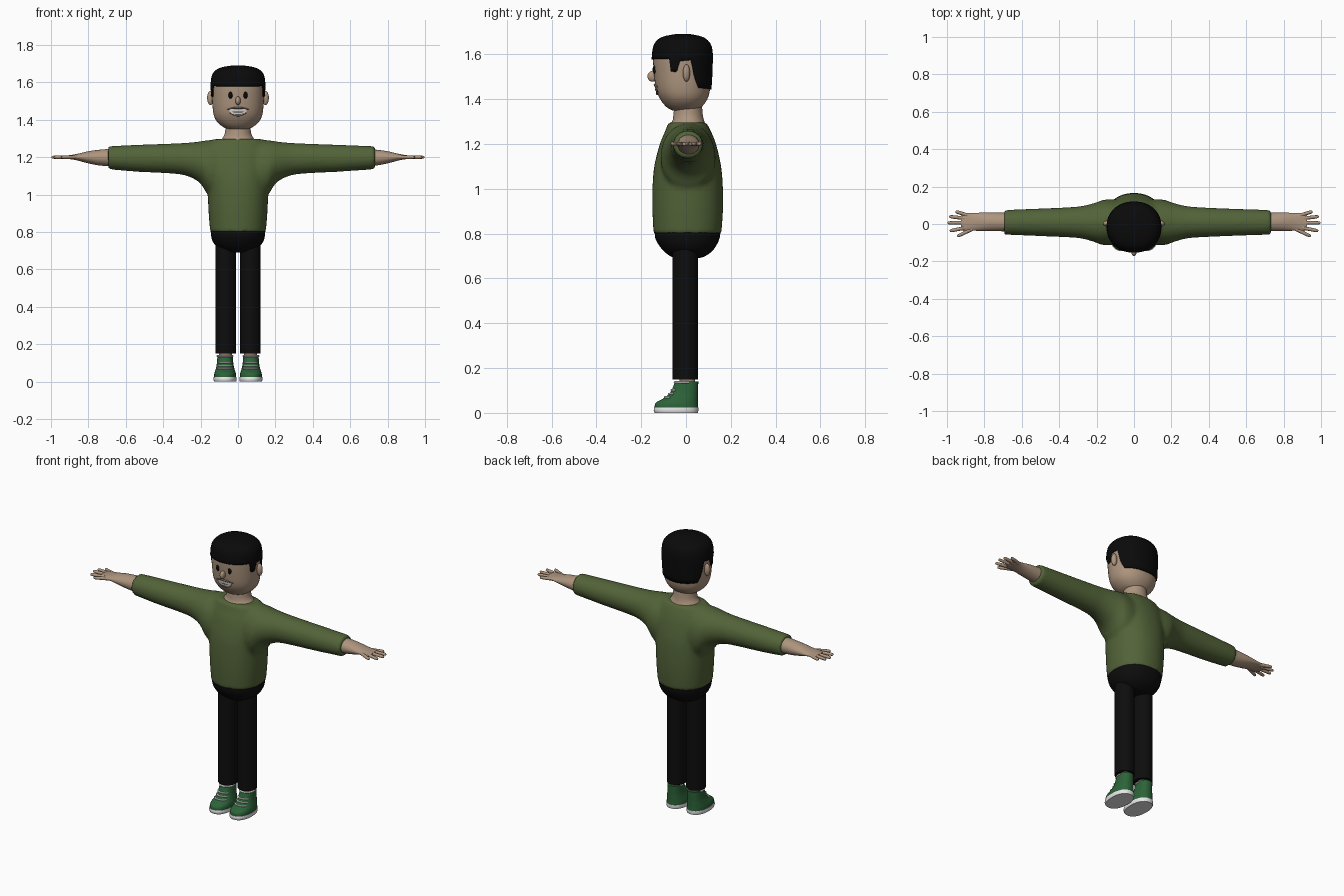
import bpy, bmesh
from math import sin, cos, pi, radians
from mathutils import Vector, Matrix

cube = bpy.data.objects.get("Cube")
if cube:
    bpy.data.objects.remove(cube)
parts = []


def colour(name, r, g, b):
    m = bpy.data.materials.new(name)
    m.use_nodes = True
    m.diffuse_color = (r, g, b, 1)
    bsdf = next(n for n in m.node_tree.nodes if n.type == 'BSDF_PRINCIPLED')
    bsdf.inputs["Base Color"].default_value = (r, g, b, 1)
    bsdf.inputs["Roughness"].default_value = 0.8
    return m


skin = colour("skin", .42, .30, .21)
green = colour("olive_knit", .085, .125, .04)
black = colour("black_cloth", .004, .004, .004)
hair_black = colour("hair_black", .003, .003, .003)
shoe_green = colour("shoe_green", .025, .125, .04)
white = colour("white", .8, .8, .8)
lip = colour("lip_brown", .2, .13, .09)


def add(name, bm, mat):
    bmesh.ops.recalc_face_normals(bm, faces=bm.faces)
    me = bpy.data.meshes.new(name)
    bm.to_mesh(me)
    bm.free()
    me.materials.append(mat)
    ob = bpy.data.objects.new(name, me)
    bpy.context.collection.objects.link(ob)
    parts.append(ob)
    return ob


def refine(rows, steps=4):
    """Catmull-Rom refinement of (station, a_low, a_high, b_low, b_high) rows."""
    out = []
    v = [Vector(r) for r in rows]
    for i in range(len(v) - 1):
        p1, p2 = v[i], v[i + 1]
        p0 = v[i - 1] if i else p1
        p3 = v[i + 2] if i + 2 < len(v) else p2
        for k in range(steps):
            t = k / steps
            out.append(p1 + ((p2 - p0) * t + (2 * p0 - 5 * p1 + 4 * p2 - p3) * t**2
                             + (3 * p1 - p0 - 3 * p2 + p3) * t**3) / 2)
    return out + [v[-1]]


def on_section(row, ang, p=2.0, grow=0.0):
    """Point on a superellipse section; angle 0 is at the low side of b."""
    s, a0, a1, b0, b1 = row
    c, d = sin(ang), -cos(ang)
    bend = lambda u: (abs(u) ** (2 / p)) * (1 if u > 0 else -1)
    return (s, (a0 + a1) / 2 + ((a1 - a0) / 2 + grow) * bend(c),
            (b0 + b1) / 2 + ((b1 - b0) / 2 + grow) * bend(d))


def loft(bm, rows, axis='Z', p=2.0, n=40):
    rings = []
    for row in refine(rows):
        ring = []
        for k in range(n):
            s, a, b = on_section(row, 2 * pi * k / n, p)
            ring.append(bm.verts.new((a, b, s) if axis == 'Z' else (s, a, b)))
        rings.append(ring)
    for r, q in zip(rings, rings[1:]):
        for k in range(n):
            bm.faces.new((r[k], r[k - 1], q[k - 1], q[k]))
    bm.faces.new(rings[0])
    bm.faces.new(rings[-1])
    return bm


def surface(rows, z, ang, p, grow):
    """Point on a vertical loft at height z."""
    fine = refine(rows)
    for r, q in zip(fine, fine[1:]):
        if z <= q[0]:
            break
    t = min(1, max(0, (z - r[0]) / (q[0] - r[0])))
    s, a, b = on_section(r.lerp(q, t), ang, p, grow)
    return Vector((a, b, z))


def ball(name, centre, size, mat):
    bm = bmesh.new()
    m = Matrix.Translation(centre) @ Matrix.Diagonal((*size, 1))
    bmesh.ops.create_uvsphere(bm, u_segments=24, v_segments=14, radius=1, matrix=m)
    return add(name, bm, mat)


def tube(name, points, radii, mat):
    cu = bpy.data.curves.new(name, 'CURVE')
    cu.dimensions, cu.bevel_depth, cu.bevel_resolution = '3D', 1, 3
    cu.use_fill_caps = True
    sp = cu.splines.new('POLY')
    sp.points.add(len(points) - 1)
    for pt, co, r in zip(sp.points, points, radii):
        pt.co, pt.radius = (*co, 1), r
    tmp = bpy.data.objects.new("tmp", cu)
    bm = bmesh.new()
    bm.from_mesh(tmp.to_mesh())
    tmp.to_mesh_clear()
    bpy.data.objects.remove(tmp)
    return add(name, bm, mat)


def sym(rows):
    return [(z, -x, x, y0, y1) for z, x, y0, y1 in rows]


def flip(rows, side):
    return [(side * r[0], *r[1:]) for r in rows]


# Sweater: torso and sleeves blended into one surface
torso = sym([(.80, .149, -.145, .158), (.90, .157, -.15, .165), (1.0, .162, -.15, .165),
             (1.1, .168, -.142, .157), (1.2, .17, -.117, .134), (1.26, .16, -.092, .11),
             (1.297, .13, -.08, .09)])
sleeve = [(.0, -.09, .11, 1.0, 1.29), (.1, -.11, .13, .97, 1.294), (.16, -.113, .13, 1.0, 1.291),
          (.19, -.105, .12, 1.045, 1.287), (.22, -.094, .11, 1.075, 1.282),
          (.28, -.078, .096, 1.102, 1.277), (.36, -.071, .089, 1.113, 1.273),
          (.55, -.063, .081, 1.123, 1.266)]
bm = loft(bmesh.new(), torso, p=2.2)
for side, cuff in ((1, .734), (-1, .694)):
    loft(bm, flip(sleeve + [(cuff, -.057, .075, 1.136, 1.259)], side), 'X')
sweater = add("sweater", bm, green)
rm = sweater.modifiers.new("blend", 'REMESH')
rm.mode, rm.voxel_size, rm.use_smooth_shade = 'VOXEL', .011, True
sm = sweater.modifiers.new("soften", 'SMOOTH')
sm.factor, sm.iterations = .5, 6

# Trouser seat
seat = sym([(.69, .03, -.035, .05), (.697, .07, -.065, .08), (.72, .112, -.097, .115),
            (.75, .135, -.122, .137), (.78, .144, -.137, .15), (.81, .146, -.14, .154)])
add("trouser_seat", loft(bmesh.new(), seat, p=2.2), black)

# Head and neck
head = sym([(1.35, .05, -.06, .05), (1.365, .085, -.087, .07), (1.40, .119, -.115, .095),
            (1.45, .134, -.135, .108), (1.55, .14, -.146, .113), (1.60, .14, -.146, .114),
            (1.64, .132, -.138, .106), (1.665, .11, -.118, .085), (1.678, .078, -.088, .057),
            (1.685, .03, -.045, .015)])
HP = 2.15
add("head", loft(bmesh.new(), head, p=HP, n=64), skin)
neck = sym([(1.28, .105, -.08, .093), (1.30, .085, -.062, .082), (1.33, .07, -.056, .075),
            (1.39, .066, -.052, .07)])
add("neck", loft(bmesh.new(), neck), skin)

# Hair: cap whose lower rim follows fringe, sideburns, ears and nape
HAIRLINE = [(0, 1.578), (66, 1.58), (69, 1.525), (80, 1.52), (86, 1.57), (106, 1.575),
            (112, 1.50), (122, 1.45), (180, 1.443)]


def rim(deg):
    deg = min(deg, 360 - deg)
    for (d0, z0), (d1, z1) in zip(HAIRLINE, HAIRLINE[1:]):
        if deg <= d1:
            return z0 + (z1 - z0) * (deg - d0) / (d1 - d0)


bm = bmesh.new()
cols, levels = 120, 14
grid = []
for c in range(cols):
    low = rim(360 * c / cols)
    zs = [low + (1.685 - low) * sin(pi / 2 * k / levels) for k in range(levels + 1)]
    pts = [surface(head, z, 2 * pi * c / cols, HP, .006) for z in zs]
    grid.append([bm.verts.new(q + Vector((0, 0, .005 * k / levels))) for k, q in enumerate(pts)])
for c in range(cols):
    for k in range(levels):
        bm.faces.new((grid[c - 1][k], grid[c][k], grid[c][k + 1], grid[c - 1][k + 1]))
bm.faces.new([g[-1] for g in grid])
hair = add("hair", bm, hair_black)
sol = hair.modifiers.new("thickness", 'SOLIDIFY')
sol.thickness, sol.offset = .009, -1

# Face
ball("nose", (0, -.149, 1.502), (.014, .023, .024), skin)


def face_arc(name, z, half, lift, r, mat):
    pts = [surface(head, z + lift * (k / 6) ** 2, radians(half * k / 6), HP, .001)
           for k in range(-6, 7)]
    tube(name, pts, [r * (1 - .5 * abs(k / 6)) for k in range(-6, 7)], mat)


bm = bmesh.new()
cells = [[bm.verts.new(surface(head, z, radians(a * w), HP, .004)) for a in range(-5, 6)]
         for z, w in ((1.428, 2.4), (1.443, 3.6), (1.458, 3.6))]
for r, q in zip(cells, cells[1:]):
    for k in range(10):
        bm.faces.new((r[k], r[k + 1], q[k + 1], q[k]))
add("teeth", bm, white)
face_arc("upper_lip", 1.464, 23, -.01, .006, lip)
face_arc("lower_lip", 1.424, 18, .014, .006, lip)
face_arc("teeth_gap", 1.442, 18, .003, .0045, lip)

for side, label in ((1, "left"), (-1, "right")):
    ball(label + "_eye", (side * .04, -.139, 1.532), (.011, .01, .019), hair_black)
    ball(label + "_ear", (side * .147, .002, 1.517), (.018, .016, .038), skin)

    # Forearm, palm and fingers
    arm = [(.66, -.04, .06, 1.15, 1.247), (.74, -.038, .061, 1.156, 1.24),
           (.80, -.037, .061, 1.167, 1.232), (.86, -.036, .059, 1.183, 1.218),
           (.90, -.038, .058, 1.19, 1.211), (.925, -.033, .052, 1.193, 1.208)]
    add(label + "_forearm", loft(bmesh.new(), flip(arm, side), 'X'), skin)
    for finger, x0, y0, x1, y1 in (("thumb", .86, -.025, .945, -.066), ("index", .9, -.02, .985, -.037),
                                   ("middle", .9, .007, .997, .006), ("ring", .9, .03, .988, .04),
                                   ("little", .88, .044, .955, .067)):
        a, b = Vector((side * x0, y0, 1.2)), Vector((side * x1, y1, 1.2))
        tube(f"{label}_{finger}_finger", [a.lerp(b, t) for t in (0, .5, .85, .96, 1)],
             (.01, .0095, .009, .007, .003), skin)

    # Trouser leg and ankle
    def shifted(rows, cx):
        return [(z, side * cx - x, side * cx + x, y0, y1) for z, x, y0, y1 in rows]

    leg = shifted([(.15, .055, -.06, .054), (.45, .055, -.06, .054), (.76, .055, -.06, .054)], .066)
    add(label + "_trouser_leg", loft(bmesh.new(), leg), black)
    ankle = shifted([(.10, .034, -.03, .04), (.17, .034, -.03, .04)], .067)
    add(label + "_ankle", loft(bmesh.new(), ankle), skin)

    # Shoe: sole, upper, collar and laces
    sole = shifted([(0, .059, -.14, .053), (.012, .062, -.144, .055), (.024, .061, -.142, .055)], .069)
    add(label + "_sole", loft(bmesh.new(), sole, p=2.3), white)
    shoe = shifted([(.022, .059, -.14, .054), (.04, .058, -.138, .053), (.052, .055, -.125, .053),
                    (.065, .051, -.1, .053), (.085, .046, -.075, .053), (.11, .043, -.06, .054),
                    (.14, .041, -.05, .055)], .069)
    add(label + "_shoe", loft(bmesh.new(), shoe, p=2.3), shoe_green)
    collar = [surface(shoe, .137, radians(a), 2.3, -.001) for a in range(-100, 101, 10)]
    tube(label + "_collar", collar, [.005] * len(collar), white)
    for i, z in enumerate((.07, .085, .102)):
        lace = [surface(shoe, z, radians(a), 2.3, .001) for a in range(-48, 49, 8)]
        tube(f"{label}_lace_{i + 1}", lace, [.0045] * len(lace), white)

# Smooth shading with sharp rims
bpy.ops.object.select_all(action='DESELECT')
for ob in parts:
    ob.select_set(True)
bpy.context.view_layer.objects.active = parts[0]
bpy.ops.object.shade_smooth_by_angle(angle=radians(40))
